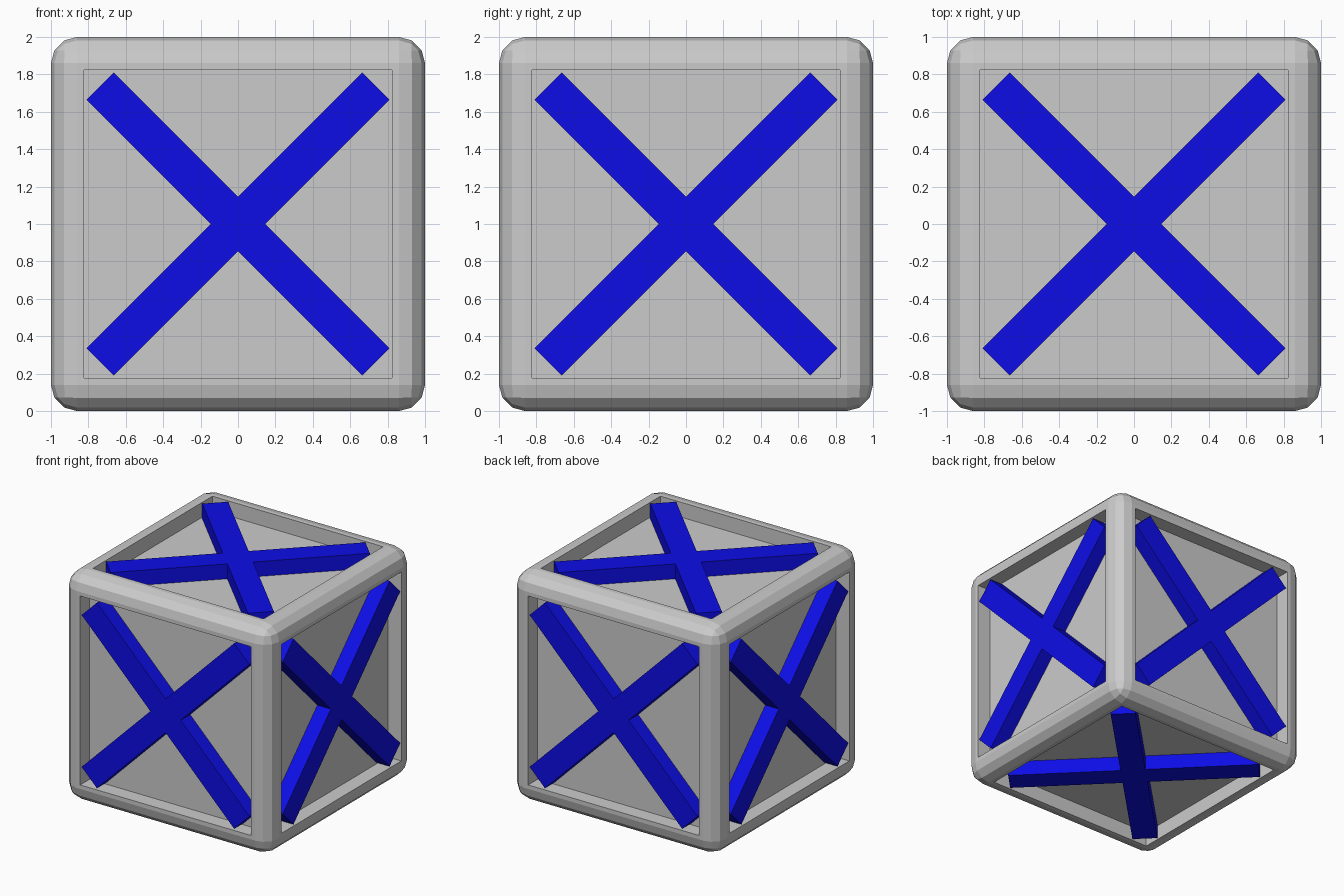
import bpy, bmesh
from math import pi
from mathutils import Matrix

if "Cube" in bpy.data.objects:
    bpy.data.objects.remove(bpy.data.objects["Cube"])

BEVEL, OPEN, DEPTH, CUT = 0.14, 0.81, 0.13, 0.147
CENTRE = Matrix.Translation((0, 0, 1))

blue = bpy.data.materials.new("blue")
blue.diffuse_color = (0.004, 0.004, 0.8, 1)
blue.use_nodes = True
blue.node_tree.nodes["Principled BSDF"].inputs["Base Color"].default_value = blue.diffuse_color


def add_object(name, bm, material=None):
    bmesh.ops.recalc_face_normals(bm, faces=bm.faces)
    mesh = bpy.data.meshes.new(name)
    bm.to_mesh(mesh)
    bm.free()
    obj = bpy.data.objects.new(name, mesh)
    bpy.context.collection.objects.link(obj)
    if material:
        mesh.materials.append(material)
    return obj


# Crate body: rounded cube with a square recess in every side
bm = bmesh.new()
bmesh.ops.create_cube(bm, size=2, matrix=CENTRE)
bmesh.ops.bevel(bm, geom=bm.edges[:], offset=BEVEL, segments=3,
                profile=0.5, affect='EDGES')
sides = sorted(bm.faces, key=lambda f: -f.calc_area())[:6]
bmesh.ops.inset_individual(bm, faces=sides, thickness=1 - BEVEL - OPEN)
bmesh.ops.inset_individual(bm, faces=sides, thickness=0, depth=-DEPTH)
add_object("crate_body", bm)

# Cross brace: one outline, extruded from the recess floor to the rim
outline = []
for a, b in ((1, 1), (-1, 1), (-1, -1), (1, -1)):
    ends = [(a * OPEN, b * (OPEN - CUT)), (a * (OPEN - CUT), b * OPEN)]
    outline += ends if a * b > 0 else ends[::-1]
    outline.append((0, b * CUT) if a * b > 0 else (a * CUT, 0))


def cross_brace(name, rotation):
    bm = bmesh.new()
    face = bm.faces.new([bm.verts.new((x, y, 1 - DEPTH)) for x, y in outline])
    out = bmesh.ops.extrude_face_region(bm, geom=[face])
    top = [v for v in out["geom"] if isinstance(v, bmesh.types.BMVert)]
    bmesh.ops.translate(bm, verts=top, vec=(0, 0, DEPTH))
    bm.transform(CENTRE @ rotation)
    add_object(name, bm, blue)


for name, angle, axis in (("top", 0, 'X'), ("front", pi / 2, 'X'),
                          ("bottom", pi, 'X'), ("back", -pi / 2, 'X'),
                          ("right", pi / 2, 'Y'), ("left", -pi / 2, 'Y')):
    cross_brace(name + "_brace", Matrix.Rotation(angle, 4, axis))
